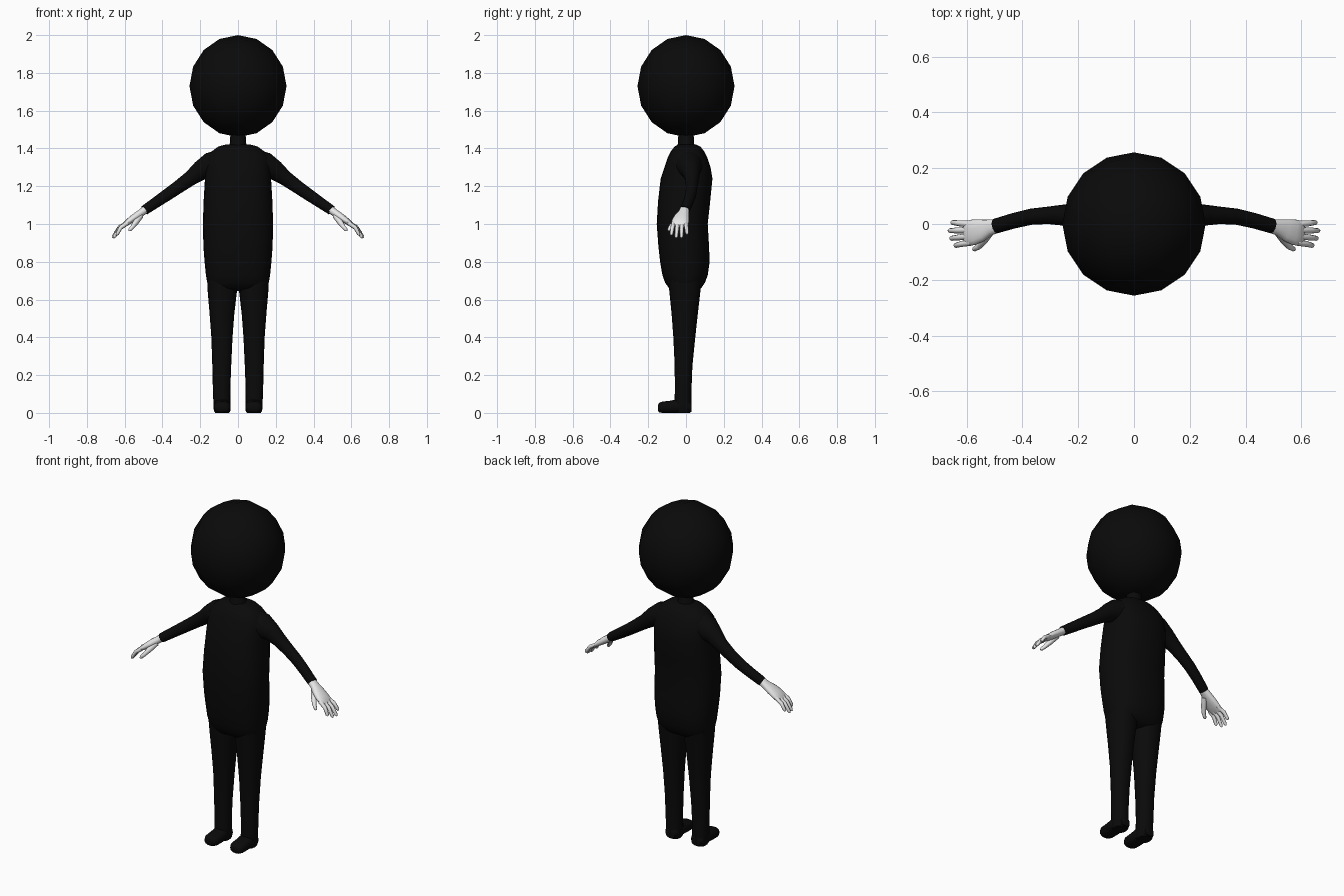
import bpy, bmesh, math
from mathutils import Vector


def material(name, rgb):
    m = bpy.data.materials.new(name)
    m.diffuse_color = (*rgb, 1)
    return m


black = material("black", (0.003, 0.003, 0.003))
pale = material("pale grey", (0.8, 0.8, 0.8))


def finish(name, bm, mat, angle=50):
    bmesh.ops.recalc_face_normals(bm, faces=bm.faces[:])
    me = bpy.data.meshes.new(name)
    bm.to_mesh(me)
    bm.free()
    for p in me.polygons:
        p.use_smooth = True
    me.set_sharp_from_angle(angle=math.radians(angle))
    me.materials.append(mat)
    ob = bpy.data.objects.new(name, me)
    bpy.context.collection.objects.link(ob)
    return ob


def loft(name, secs, mat, n=16, power=2.0, axis=None, side=(0, 1, 0), flip=1):
    """Skin rings (x, y, z, half thickness, half width along side)."""
    bm = bmesh.new()
    pts = [Vector((s[0] * flip, s[1], s[2])) for s in secs]
    side = Vector(side)
    rings = []
    for i, (p, s) in enumerate(zip(pts, secs)):
        t = Vector(axis) if axis else pts[min(i + 1, len(pts) - 1)] - pts[max(i - 1, 0)]
        v = side.cross(t).normalized()
        u = t.cross(v).normalized()
        ring = []
        for k in range(n):
            a = 2 * math.pi * k / n
            c, d = math.cos(a), math.sin(a)
            c = math.copysign(abs(c) ** (2 / power), c)
            d = math.copysign(abs(d) ** (2 / power), d)
            ring.append(bm.verts.new(p + u * c * s[4] + v * d * s[3]))
        rings.append(ring)
    for a, b in zip(rings, rings[1:]):
        for k in range(n):
            bm.faces.new((a[k], a[(k + 1) % n], b[(k + 1) % n], b[k]))
    bm.faces.new(rings[0])
    bm.faces.new(rings[-1])
    return finish(name, bm, mat)


# Head: coarse ball made from a subdivided cube
bm = bmesh.new()
bmesh.ops.create_cube(bm, size=2)
bmesh.ops.subdivide_edges(bm, edges=bm.edges[:], cuts=3, use_grid_fill=True)
for v in bm.verts:
    d = Vector([math.tan(c * math.pi / 4) for c in v.co]).normalized()
    v.co = Vector((d.x * 0.257, d.y * 0.257, 1.73 + d.z * 0.27))
finish("head", bm, black)

# Neck
loft("neck", [(0, 0, 1.39, .06, .055), (0, 0, 1.43, .042, .042), (0, 0, 1.5, .04, .04)],
     black, axis=(0, 0, 1))

# Torso, with fuller belly in front and seat behind
loft("torso", [
    (0, 0, 0.645, .09, .05), (0, -.005, 0.66, .15, .085), (0, -.005, 0.69, .163, .106),
    (0, -.005, 0.73, .17, .12), (0, -.006, 0.80, .177, .131), (0, -.012, 0.88, .183, .134),
    (0, -.02, 1.0, .186, .135), (0, -.01, 1.12, .182, .138), (0, .003, 1.24, .175, .137),
    (0, .008, 1.30, .175, .122), (0, .008, 1.35, .168, .105), (0, .008, 1.385, .138, .088),
    (0, .008, 1.41, .105, .068), (0, .006, 1.422, .06, .045)],
    black, n=24, power=2.4, axis=(0, 0, 1))

for s, label in ((1, "left"), (-1, "right")):
    # Leg
    loft(label + "_leg", [
        (.085, -.005, 0.75, .08, .095), (.083, -.006, 0.65, .078, .083),
        (.085, -.007, 0.52, .065, .069), (.085, -.009, 0.40, .056, .058),
        (.086, -.013, 0.25, .05, .047), (.087, -.015, 0.12, .046, .044),
        (.085, -.016, 0.05, .045, .045), (.084, -.015, 0.012, .044, .044),
        (.084, -.015, 0.0, .037, .037)],
        black, power=2.3, axis=(0, 0, 1), flip=s)
    # Foot
    loft(label + "_foot", [
        (.084, .028, .03, .025, .03), (.084, .015, .033, .033, .04),
        (.084, -.05, .036, .036, .044), (.084, -.085, .032, .032, .045),
        (.084, -.125, .03, .03, .044), (.084, -.142, .028, .025, .036),
        (.084, -.149, .027, .015, .022)],
        black, power=2.5, axis=(0, 1, 0), side=(1, 0, 0), flip=s)
    # Sleeve from shoulder to wrist
    loft(label + "_arm", [
        (.09, .012, 1.315, .08, .08), (.15, .018, 1.305, .072, .07),
        (.2, .026, 1.282, .052, .05), (.25, .032, 1.243, .04, .038),
        (.31, .031, 1.2, .035, .031), (.37, .026, 1.158, .032, .029),
        (.43, .012, 1.117, .029, .028), (.495, -.007, 1.073, .026, .027)],
        black, flip=s)
    # Palm
    loft(label + "_palm", [
        (.485, -.007, 1.08, .021, .024), (.515, -.012, 1.058, .02, .029),
        (.545, -.022, 1.037, .02, .04), (.575, -.03, 1.016, .017, .046),
        (.598, -.033, .998, .013, .045), (.608, -.034, .988, .007, .04)],
        pale, n=14, power=2.3, flip=s)
    # Fingers: tip position, then base y
    fingers = {"index": (.643, -.078, .94, -.066), "middle": (.659, -.052, .926, -.044),
               "ring": (.665, -.024, .926, -.022), "little": (.655, .006, .945, -.001)}
    for f, (x, y, z, by) in fingers.items():
        base, tip = Vector((.585, by, 1.006)), Vector((x, y, z))
        mid = (base + tip) / 2 + Vector((.007, 0, .008))
        end = tip - mid
        loft(f"{label}_{f}_finger", [
            (*base, .012, .012), (*mid, .0105, .0105), (*(mid + end * .82), .009, .009),
            (*tip, .004, .004)], pale, n=8, flip=s)
    # Thumb
    loft(label + "_thumb", [
        (.515, -.025, 1.045, .016, .016), (.54, -.06, 1.01, .015, .015),
        (.558, -.082, .985, .011, .011), (.572, -.09, .97, .009, .009),
        (.577, -.092, .964, .004, .004)], pale, n=8, flip=s)
